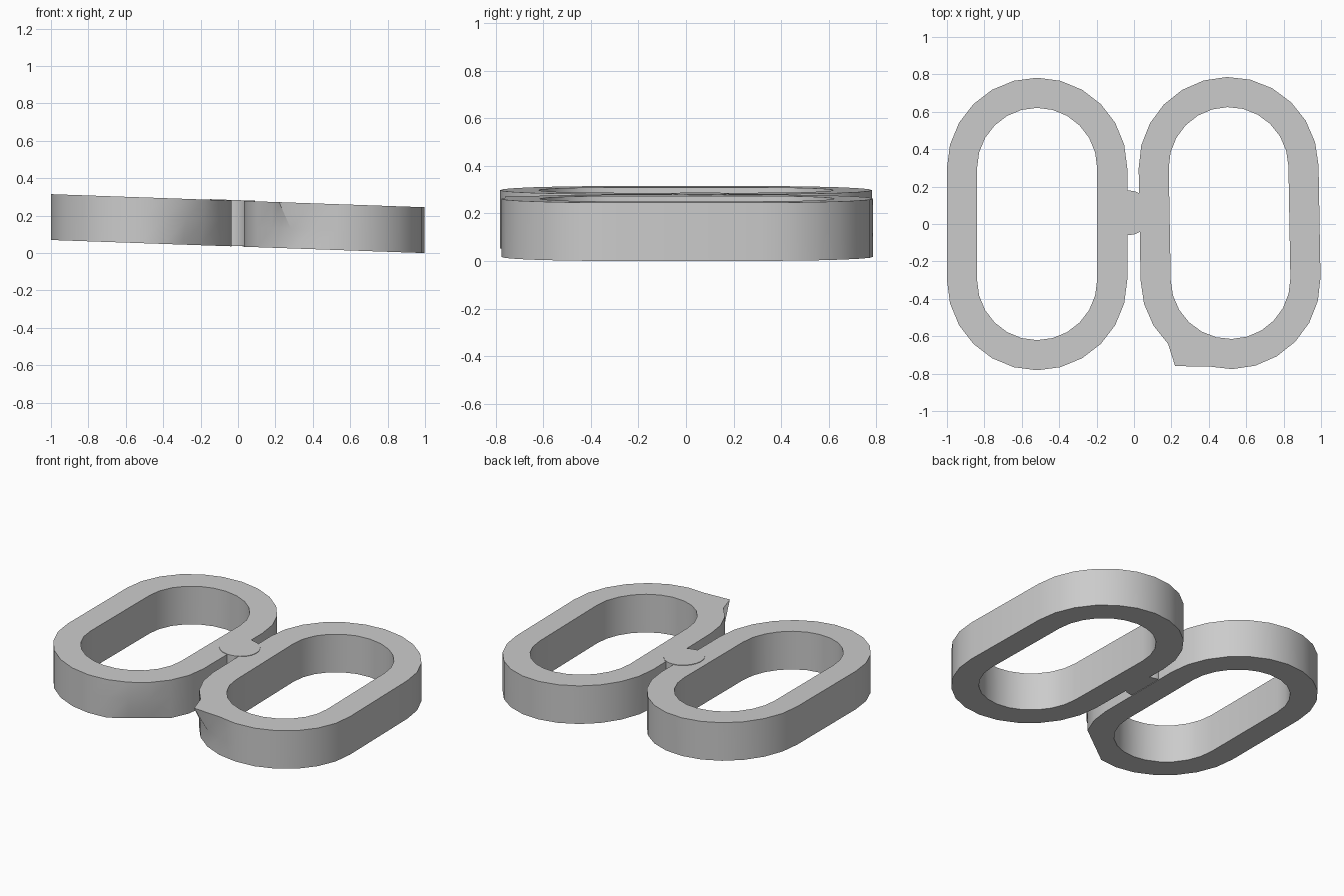
import bpy, bmesh
from math import sin, cos, radians
from mathutils import Vector, Matrix

cube = bpy.data.objects.get("Cube")
if cube:
    bpy.data.objects.remove(cube)

grey = bpy.data.materials.new("plain_grey")
grey.use_nodes = True
grey.diffuse_color = (0.6, 0.6, 0.6, 1)
grey.node_tree.nodes["Principled BSDF"].inputs["Base Color"].default_value = (0.6, 0.6, 0.6, 1)

BOTTOM, TOP, SLOPE = 0.035, 0.28, 0.035


def stadium(radius, half_straight=0.3, yaw=0, centre=(0, 0)):
    """Rounded slot outline, counter-clockwise, two 12-sided half circles."""
    turn = Matrix.Rotation(radians(yaw), 2)
    pts = []
    for start, cy in ((0, half_straight), (180, -half_straight)):
        for k in range(13):
            a = radians(start + 15 * k)
            pts.append(turn @ Vector((radius * cos(a), cy + radius * sin(a))) + Vector(centre))
    return pts


def finish(bm, name):
    # Everything leans down slightly towards +x
    for v in bm.verts:
        v.co.z -= SLOPE * v.co.x
    bmesh.ops.recalc_face_normals(bm, faces=bm.faces)
    mesh = bpy.data.meshes.new(name)
    bm.to_mesh(mesh)
    bm.free()
    ob = bpy.data.objects.new(name, mesh)
    mesh.materials.append(grey)
    bpy.context.collection.objects.link(ob)
    bpy.ops.object.select_all(action='DESELECT')
    ob.select_set(True)
    bpy.context.view_layer.objects.active = ob
    bpy.ops.object.shade_smooth_by_angle(angle=radians(30))


def ring(name, bottom, middle, top, inner, mid_z):
    bm = bmesh.new()

    def loop(pts, z):
        return [bm.verts.new((p.x, p.y, z)) for p in pts]

    # Section loops: outside going up, then down the hole and back
    loops = [loop(bottom, BOTTOM), loop(middle, mid_z), loop(top, TOP),
             loop(inner, TOP), loop(inner, BOTTOM)]
    for a, b in zip(loops, loops[1:] + loops[:1]):
        for i in range(len(a)):
            j = (i + 1) % len(a)
            bm.faces.new((a[i], a[j], b[j], b[i]))
    finish(bm, name)


# Right-hand ring, with a shallow dent in its lower front edge
place = dict(centre=(-0.518, 0))
outer = stadium(0.482, **place)
dented = [p.copy() for p in outer]
dented[21] = outer[20].lerp(outer[23], 0.33)
dented[22] = outer[20].lerp(outer[23], 0.67)
ring("right_ring", dented, outer, outer, stadium(0.321, **place), 0.17)

# Left-hand ring, slightly turned, with a pointed corner on its upper edge
place = dict(centre=(0.511, 0.005), yaw=1)
outer = stadium(0.481, **place)
pointed = [p.copy() for p in outer]
pointed[17] = Vector((0.22, -0.76))
ring("left_ring", outer, outer, pointed, stadium(0.32, **place), 0.14)

# Round connector between the rings
bm = bmesh.new()
bmesh.ops.create_cone(bm, cap_ends=True, segments=20, radius1=0.12, radius2=0.12,
                      depth=TOP - BOTTOM,
                      matrix=Matrix.Translation((-0.03, 0.06, (TOP + BOTTOM) / 2 + 0.003)))
finish(bm, "connector")
